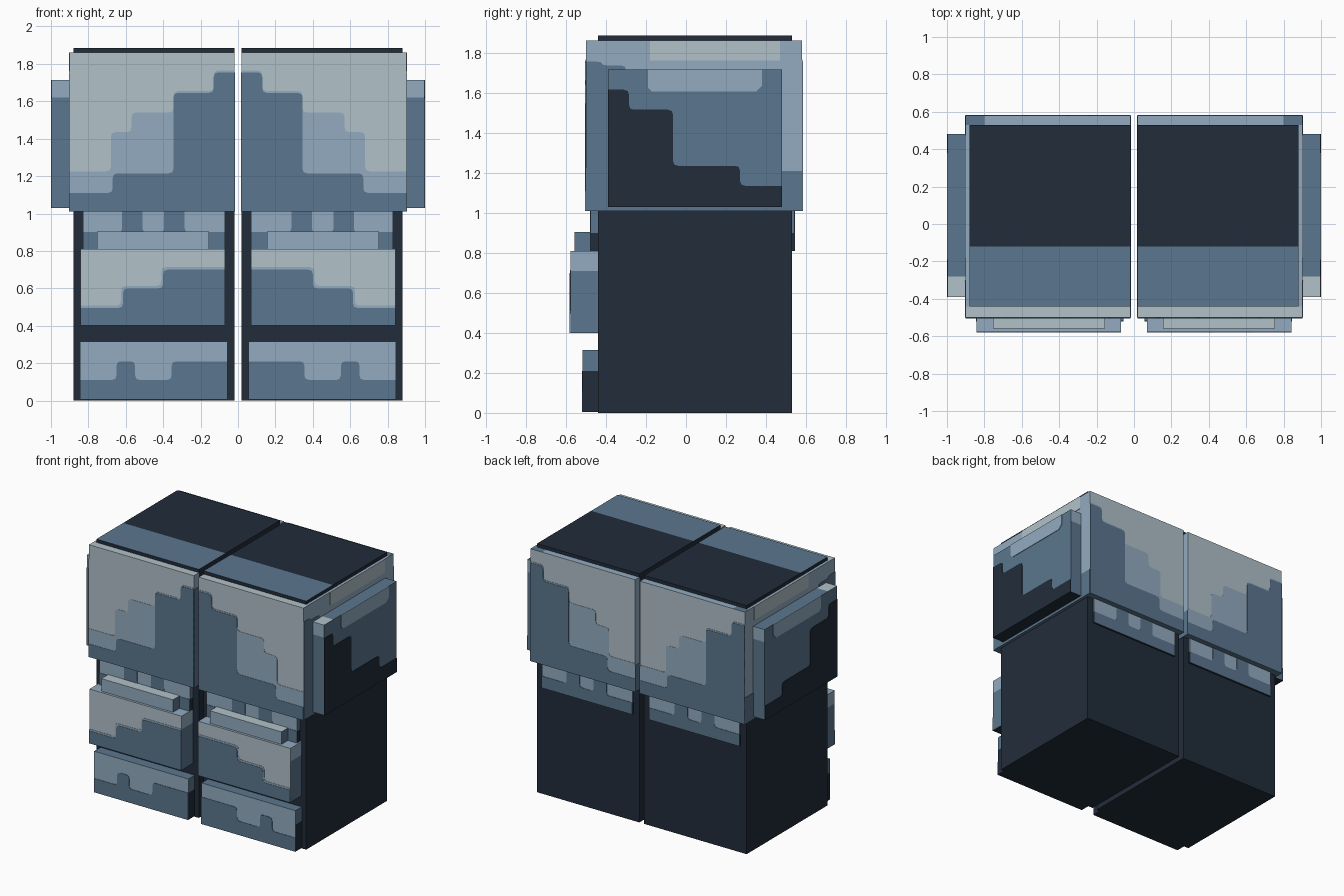
import bpy
import bmesh
from mathutils import Vector

cube = bpy.data.objects.get("Cube")
if cube:
    bpy.data.objects.remove(cube, do_unlink=True)


def linear(c):
    c /= 255
    return c / 12.92 if c <= 0.04045 else ((c + 0.055) / 1.055) ** 2.4


def material(name, rgb):
    m = bpy.data.materials.new(name)
    m.use_nodes = True
    col = [linear(c) for c in rgb] + [1]
    m.diffuse_color = col
    m.node_tree.nodes["Principled BSDF"].inputs["Base Color"].default_value = col
    return m


PALE, LIGHT, MID, DARK = range(4)
MATS = [material("pale grey blue", (177, 193, 201)),
        material("light steel blue", (147, 171, 193)),
        material("mid steel blue", (91, 118, 142)),
        material("dark navy", (33, 44, 58))]


def finish(name, bm):
    """Turn the left half into an object and mirror it to the right."""
    bmesh.ops.recalc_face_normals(bm, faces=bm.faces[:])
    me = bpy.data.meshes.new(name)
    bm.to_mesh(me)
    bm.free()
    for m in MATS:
        me.materials.append(m)
    ob = bpy.data.objects.new(name, me)
    bpy.context.collection.objects.link(ob)
    mod = ob.modifiers.new("Mirror", 'MIRROR')
    mod.use_mirror_merge = False


def box(name, x, y, z, rule, cuts=()):
    """Box from three ranges, sliced at (axis, value), coloured by rule."""
    bm = bmesh.new()
    bmesh.ops.create_cube(bm, size=1)
    for v in bm.verts:
        v.co = [r[0] if c < 0 else r[1] for c, r in zip(v.co, (x, y, z))]
    for axis, value in cuts:
        n = Vector((0, 0, 0))
        n[axis] = 1
        bmesh.ops.bisect_plane(bm, geom=bm.verts[:] + bm.edges[:] + bm.faces[:],
                               plane_co=n * value, plane_no=n)
    bm.normal_update()
    for f in bm.faces:
        f.material_index = rule(f.calc_center_median(), f.normal)
    finish(name, bm)


def stairs(start, base, steps, r=0.025):
    """Stepped outline with softened inner corners; steps are (end, height)."""
    raw = [(start, base)]
    u = start
    for end, h in steps:
        raw += [(u, h), (end, h)]
        u = end
    raw = [Vector(p) for p in raw + [(u, base)]]
    out = raw[:2]
    for a, p, b in zip(raw[1:], raw[2:-2], raw[3:]):
        da, db = a - p, b - p
        pa = p + da.normalized() * min(r, da.length / 2)
        pb = p + db.normalized() * min(r, db.length / 2)
        out += [pa, (pa + pb) / 4 + p / 2, pb]
    return out + raw[-2:]


def plate(name, mat, axis, offset, sign, outline, thick):
    """Thin painted plate on a face along x (axis 0) or y (axis 1)."""
    bm = bmesh.new()
    rings = []
    for d in (0, thick * sign):
        o = offset + d
        rings.append([bm.verts.new((o, u, v) if axis == 0 else (u, o, v))
                      for u, v in outline])
    lo, hi = rings
    bm.faces.new(lo)
    bm.faces.new(hi)
    for i in range(len(lo)):
        bm.faces.new((lo[i - 1], lo[i], hi[i], hi[i - 1]))
    for f in bm.faces:
        f.material_index = mat
    finish(name, bm)


# Leg core with a lighter band along the front of the top
box("leg", (0.02, 0.88), (-0.44, 0.53), (0, 1.885),
    lambda c, n: MID if n.z > 0.5 and c.y < -0.12 else DARK, [(1, -0.12)])


# Thigh armour
def thigh_rule(c, n):
    if n.z > 0.5:
        if c.y < -0.44:
            return PALE
        return MID if c.x > 0.8 and c.y > 0.53 else LIGHT
    if n.z < -0.5:
        return MID
    return PALE if abs(n.y) > 0.5 else LIGHT


box("thigh_armour", (0.02, 0.90), (-0.50, 0.58), (1.01, 1.86), thigh_rule,
    [(1, -0.44), (1, 0.53), (0, 0.8)])

light_steps = [(0.13, 1.765), (0.345, 1.655), (0.57, 1.54), (0.68, 1.435), (0.90, 1.225)]
mid_steps = [(0.13, 1.755), (0.345, 1.645), (0.67, 1.215), (0.90, 1.11)]
for label, mat, steps, thick in (("light", LIGHT, light_steps, 0.002),
                                 ("mid", MID, mid_steps, 0.004)):
    outline = stairs(0.02, 1.01, steps)
    plate("thigh_front_" + label, mat, 1, -0.50, -1, outline, thick)
    # The back pattern rises towards the outside instead
    flipped = [(0.92 - u, v) for u, v in outline]
    plate("thigh_back_" + label, mat, 1, 0.58, 1, flipped, thick)

side_mid = stairs(-0.50, 1.01, [(-0.42, 1.755), (-0.30, 1.737), (0.0, 1.6),
                                (0.25, 1.4), (0.58, 1.21)])
plate("thigh_outer_mid", MID, 0, 0.90, 1, side_mid, 0.003)
plate("thigh_inner_mid", MID, 0, 0.02, -1, side_mid, 0.003)
plate("thigh_outer_pale", PALE, 0, 0.90, 1,
      stairs(-0.18, 1.862, [(0.47, 1.76)], 0), 0.004)


# Hip guard on the outside
def guard_rule(c, n):
    if n.z > 0.5:
        return PALE if c.y < -0.28 else MID
    if n.z < -0.5:
        return DARK
    return LIGHT if abs(n.y) > 0.5 and c.z > 1.62 else MID


box("hip_guard", (0.90, 0.996), (-0.39, 0.48), (1.03, 1.715), guard_rule,
    [(1, -0.28), (2, 1.62)])
plate("hip_guard_dark", DARK, 0, 0.996, 1,
      stairs(-0.39, 1.03, [(-0.285, 1.615), (-0.065, 1.515), (0.27, 1.235), (0.48, 1.135)]),
      0.004)
plate("hip_guard_light", LIGHT, 0, 0.996, 1,
      [(-0.19, 1.715), (-0.19, 1.625), (-0.17, 1.605), (0.35, 1.605),
       (0.38, 1.635), (0.38, 1.715)], 0.004)


# Strap above the knee, front and back, with notched trim
def strap_rule(c, n):
    if abs(n.x) > 0.5:
        return MID if c.z > 0.9 else DARK
    return DARK if n.z < -0.5 else LIGHT


box("knee_strap", (0.07, 0.83), (-0.477, 0.542), (0.81, 1.04), strap_rule, [(2, 0.9)])
teeth = stairs(0.07, 0.81, [(0.285, 0.9), (0.395, 1.04), (0.51, 0.9),
                            (0.62, 1.04), (0.83, 0.9)], 0.02)
plate("strap_front_trim", MID, 1, -0.477, -1, teeth, 0.003)
plate("strap_back_trim", MID, 1, 0.542, 1, teeth, 0.003)

# Knee ridge
box("knee_ridge", (0.155, 0.755), (-0.558, -0.44), (0.80, 0.905),
    lambda c, n: PALE if n.z > 0.5 else MID if abs(n.x) > 0.5 else LIGHT)


# Knee guard
def knee_rule(c, n):
    if n.z < -0.5:
        return DARK
    if n.y < -0.5:
        return PALE
    return LIGHT if c.z > 0.71 else MID


box("knee_guard", (0.07, 0.843), (-0.577, -0.44), (0.40, 0.81), knee_rule, [(2, 0.71)])
knee_steps = [(0.40, 0.70), (0.615, 0.60), (0.843, 0.495)]
plate("knee_guard_light", LIGHT, 1, -0.577, -1,
      stairs(0.07, 0.40, [(u + 0.01 if u < 0.8 else u, v + 0.013) for u, v in knee_steps]),
      0.002)
plate("knee_guard_mid", MID, 1, -0.577, -1, stairs(0.07, 0.40, knee_steps), 0.004)


# Shin guard
def shin_rule(c, n):
    if n.z < -0.5:
        return DARK
    if abs(n.x) > 0.5:
        return MID if c.z > 0.21 else DARK
    return MID if n.z > 0.5 else LIGHT


box("shin_guard", (0.055, 0.845), (-0.517, -0.44), (0.005, 0.315), shin_rule, [(2, 0.21)])
plate("shin_guard_mid", MID, 1, -0.517, -1,
      stairs(0.055, 0.005, [(0.355, 0.21), (0.55, 0.11), (0.65, 0.21), (0.845, 0.11)]),
      0.003)
